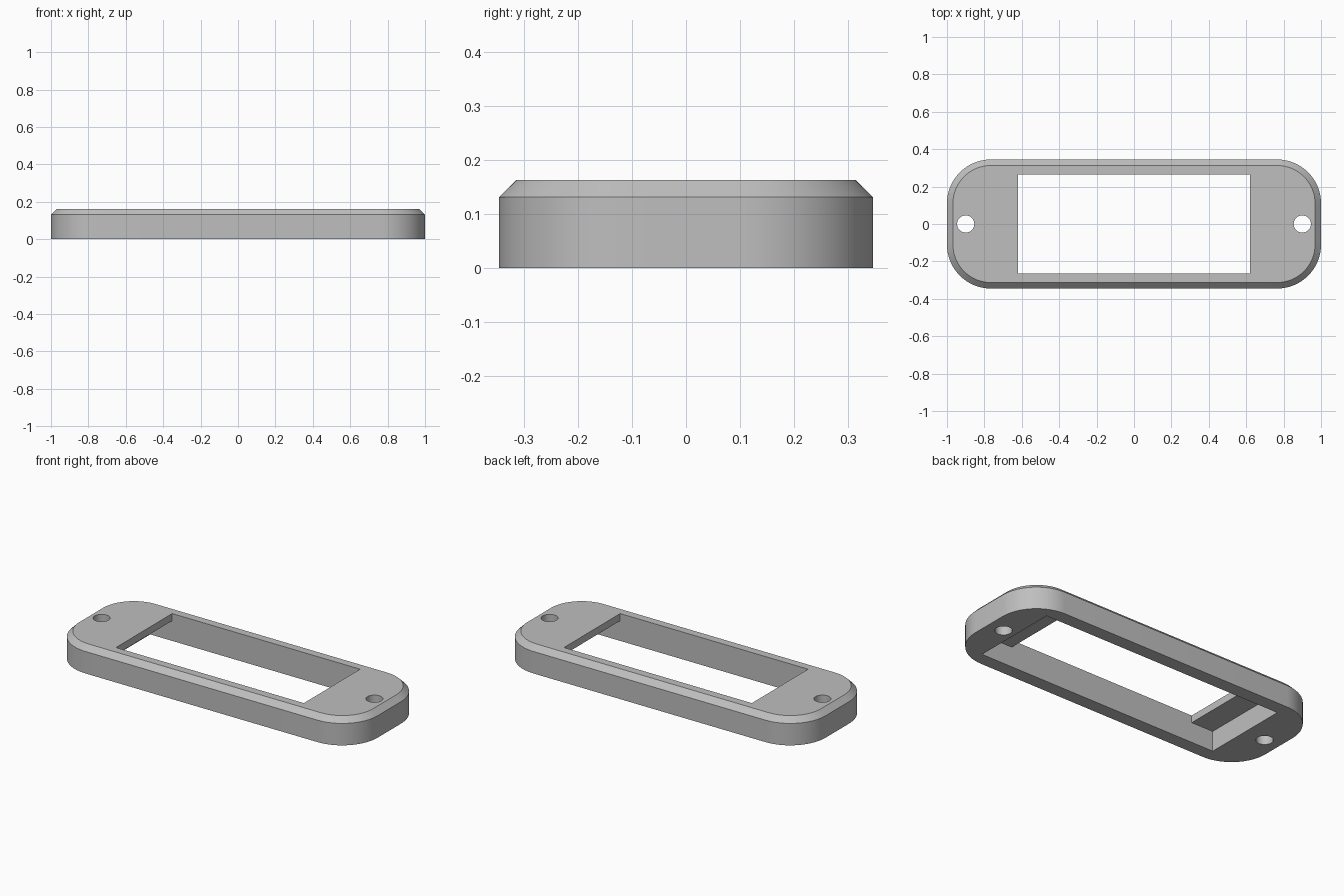
import bpy
import bmesh
from math import cos, sin, pi, radians

HALF_X, HALF_Y, HEIGHT = 1.0, 0.345, 0.163
CHAMFER, CORNER = 0.032, 0.235
LEDGE_Z = 0.12

if "Cube" in bpy.data.objects:
    bpy.data.objects.remove(bpy.data.objects["Cube"], do_unlink=True)

grey = bpy.data.materials.new("plain grey")
grey.use_nodes = True
colour = (0.52, 0.52, 0.52, 1)
grey.diffuse_color = colour
grey.node_tree.nodes["Principled BSDF"].inputs["Base Color"].default_value = colour


def rounded_outline(inset, steps=16):
    """Rounded rectangle outline, counter-clockwise."""
    points = []
    r = CORNER - inset
    for quarter, (sx, sy) in enumerate([(1, 1), (-1, 1), (-1, -1), (1, -1)]):
        for i in range(steps + 1):
            a = (quarter + i / steps) * pi / 2
            points.append((sx * (HALF_X - CORNER) + r * cos(a),
                           sy * (HALF_Y - CORNER) + r * sin(a)))
    return points


def link(name, bm):
    bmesh.ops.recalc_face_normals(bm, faces=bm.faces)
    mesh = bpy.data.meshes.new(name)
    bm.to_mesh(mesh)
    bm.free()
    mesh.materials.append(grey)
    obj = bpy.data.objects.new(name, mesh)
    bpy.context.collection.objects.link(obj)
    return obj


def box(name, x0, x1, half_y, z0, z1):
    bm = bmesh.new()
    bmesh.ops.create_cube(bm, size=1)
    for v in bm.verts:
        v.co = (x1 if v.co.x > 0 else x0,
                half_y if v.co.y > 0 else -half_y,
                z1 if v.co.z > 0 else z0)
    return link(name, bm)


def drill(name, x):
    bm = bmesh.new()
    bmesh.ops.create_cone(bm, cap_ends=True, segments=48,
                          radius1=0.046, radius2=0.046, depth=1)
    bmesh.ops.translate(bm, verts=bm.verts, vec=(x, 0, 0))
    return link(name, bm)


# Bezel body: straight sides, then a chamfer up to the flat top
bm = bmesh.new()
rings = [[bm.verts.new((x, y, z)) for x, y in rounded_outline(inset)]
         for inset, z in [(0, 0), (0, HEIGHT - CHAMFER), (CHAMFER, HEIGHT)]]
count = len(rings[0])
for low, high in zip(rings, rings[1:]):
    for i in range(count):
        j = (i + 1) % count
        bm.faces.new((low[i], low[j], high[j], high[i]))
bm.faces.new(rings[0])
bm.faces.new(rings[-1])
bezel = link("bezel_frame", bm)

# Window, longer recess underneath, and two screw holes
cutters = [
    box("window_cutter", -0.62, 0.62, 0.265, LEDGE_Z - 0.02, 0.5),
    box("recess_cutter", -0.765, 0.825, 0.265, -0.5, LEDGE_Z),
    drill("left_screw_cutter", 0.9),
    drill("right_screw_cutter", -0.9),
]
bpy.context.view_layer.objects.active = bezel
for cutter in cutters:
    cut = bezel.modifiers.new(cutter.name, "BOOLEAN")
    cut.operation = "DIFFERENCE"
    cut.solver = "EXACT"
    cut.object = cutter
    bpy.ops.object.modifier_apply(modifier=cut.name)
    bpy.data.objects.remove(cutter, do_unlink=True)

# Smooth round walls, crisp edges
bpy.ops.object.select_all(action="DESELECT")
bezel.select_set(True)
bpy.ops.object.shade_smooth_by_angle(angle=radians(30))
